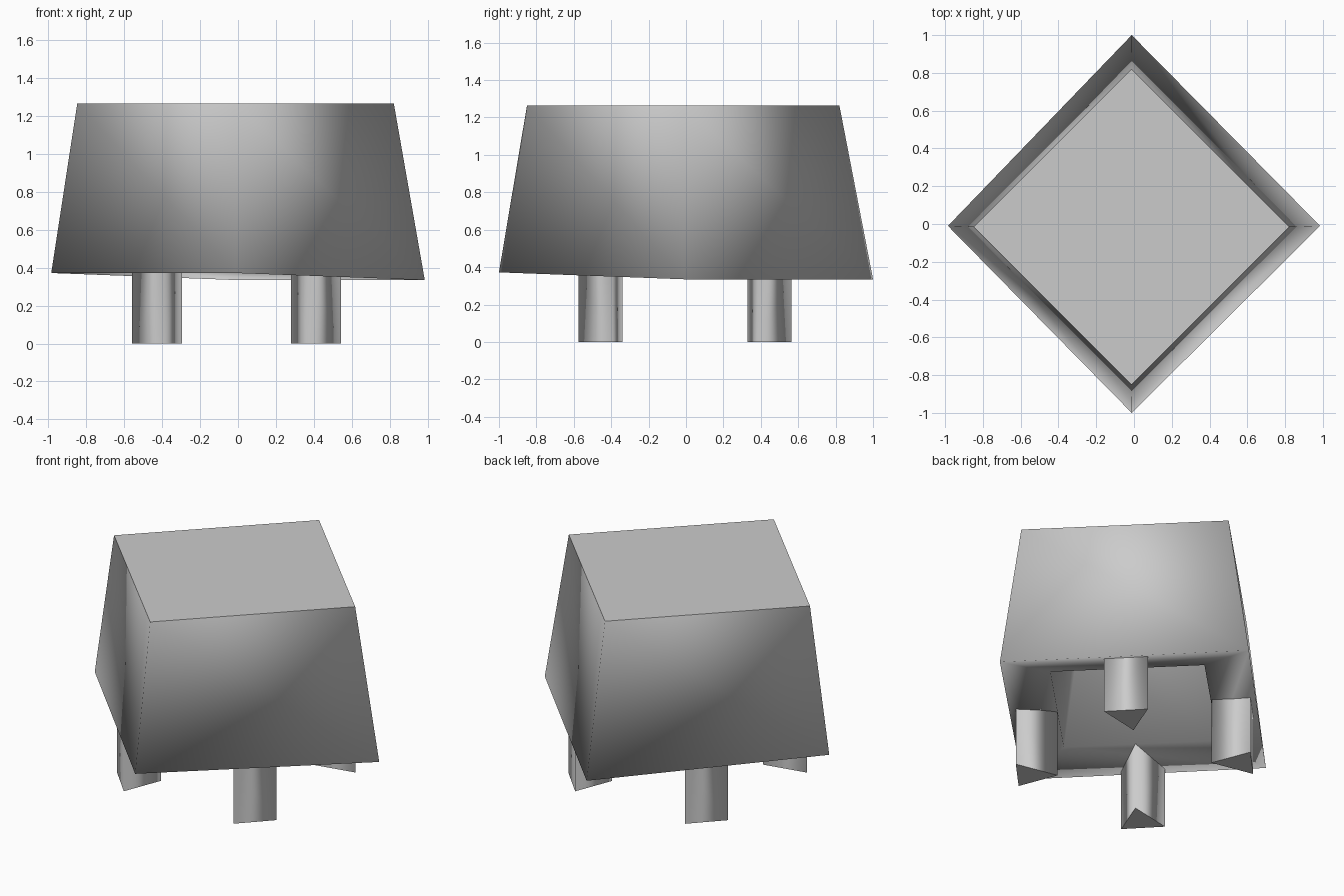
import bpy
import bmesh

old = bpy.data.objects.get("Cube")
if old:
    bpy.data.objects.remove(old, do_unlink=True)

grey = bpy.data.materials.new("plain grey")
grey.use_nodes = True
grey.diffuse_color = (0.6, 0.6, 0.6, 1)
grey.node_tree.nodes["Principled BSDF"].inputs["Base Color"].default_value = (0.6, 0.6, 0.6, 1)


def build(name, rings, flat_ends):
    """Loft stacked rings, capping both ends; listed caps get crisp borders."""
    bm = bmesh.new()
    loops = [[bm.verts.new(p) for p in ring] for ring in rings]
    n = len(loops[0])
    for a, b in zip(loops, loops[1:]):
        for i in range(n):
            j = (i + 1) % n
            bm.faces.new((a[i], a[j], b[j], b[i]))
    caps = [bm.faces.new(loops[0]), bm.faces.new(loops[-1])]
    bmesh.ops.recalc_face_normals(bm, faces=bm.faces)
    for f in bm.faces:
        f.smooth = True
    for k in flat_ends:
        caps[k].smooth = False
        for e in caps[k].edges:
            e.smooth = False
    mesh = bpy.data.meshes.new(name)
    bm.to_mesh(mesh)
    bm.free()
    mesh.materials.append(grey)
    obj = bpy.data.objects.new(name, mesh)
    bpy.context.collection.objects.link(obj)
    return obj


def diamond(half, z, cx=-0.01, cy=-0.01, tilt=0.0):
    """Four corners on the axes, lower toward +x and +y when tilted."""
    dirs = ((1, 0), (0, 1), (-1, 0), (0, -1))
    return [(cx + half * dx, cy + half * dy, z - tilt * (dx + dy)) for dx, dy in dirs]


# Tapered body: top, slanted rim, sloping underside lip, hollow inside
rim = [(0.985, -0.01, 0.335), (-0.012, 1, 0.335),
       (-0.985, -0.01, 0.372), (-0.012, -1, 0.372)]
build("body", [
    diamond(0.835, 1.265, -0.013, -0.015),
    rim,
    diamond(0.62, 0.415, tilt=0.005),
    diamond(0.5, 1.0),
], flat_ends=[0])

# Four triangular legs, mirrored, with tops following the sloping lip
profile = ((0.552, 0.39), (0.38, 0.57), (0.288, 0.335))
for sx, side in ((1, "left"), (-1, "right")):
    for sy, end in ((1, "back"), (-1, "front")):
        foot = [(sx * x - 0.008, sy * y - 0.005, 0) for x, y in profile]
        top = [(x, y, 0.36 - 0.018 * (x + y) + 0.2 * (0.99 - abs(x) - abs(y)))
               for x, y, z in foot]
        build(f"{end}_{side}_leg", [foot, top], flat_ends=[0, 1])
